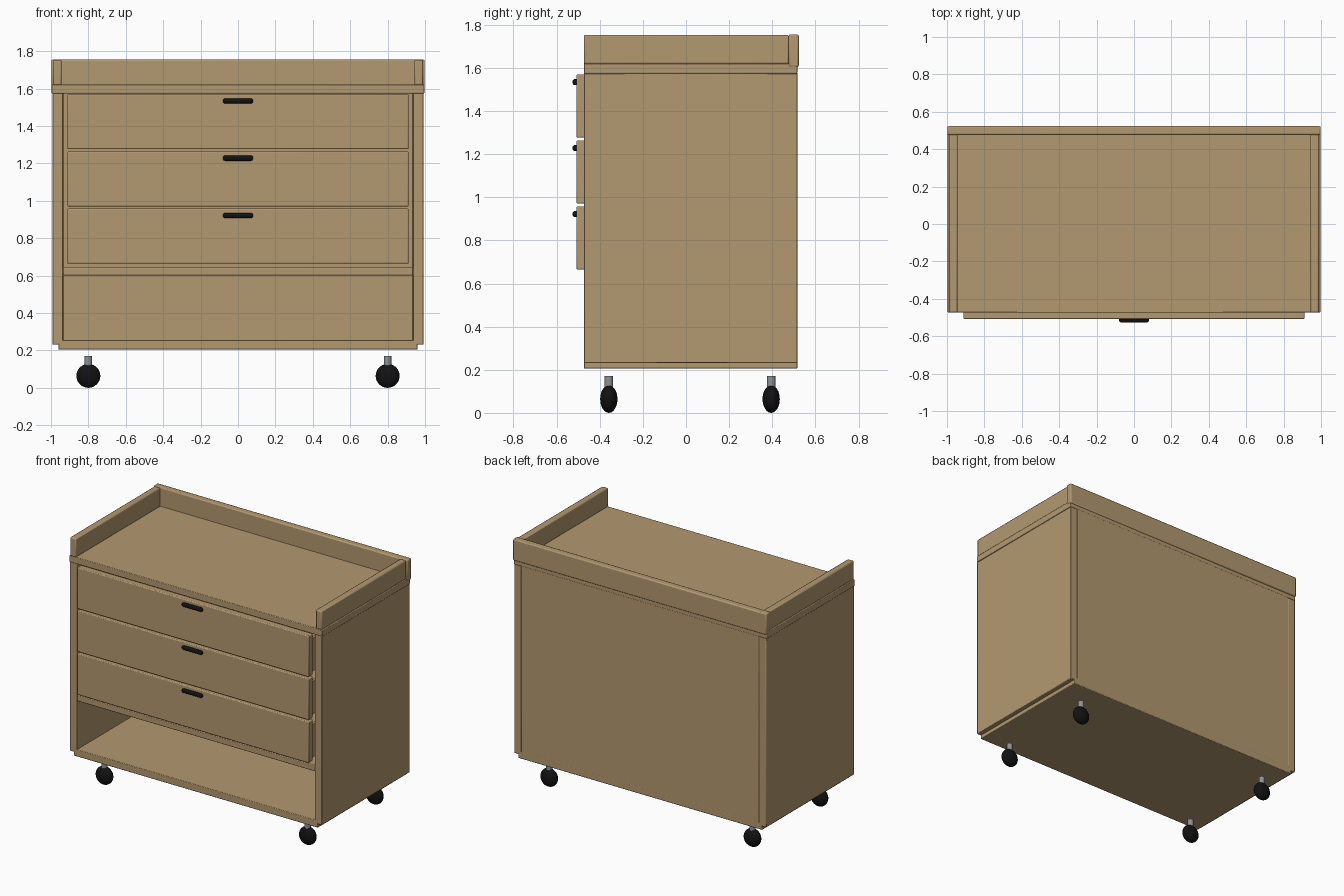
import bpy
import math

if "Cube" in bpy.data.objects:
    bpy.data.objects.remove(bpy.data.objects["Cube"], do_unlink=True)


def make_material(name, color, roughness, metallic=0.0):
    mat = bpy.data.materials.new(name)
    mat.use_nodes = True
    mat.diffuse_color = (*color, 1)
    bsdf = mat.node_tree.nodes["Principled BSDF"]
    bsdf.inputs["Base Color"].default_value = (*color, 1)
    bsdf.inputs["Roughness"].default_value = roughness
    bsdf.inputs["Metallic"].default_value = metallic
    return mat


wood = make_material("tan wood", (0.45, 0.315, 0.163), 0.6)
black = make_material("black plastic", (0.006, 0.006, 0.006), 0.5)
steel = make_material("grey steel", (0.27, 0.29, 0.31), 0.4)


def smooth(obj):
    bpy.context.view_layer.objects.active = obj
    obj.select_set(True)
    bpy.ops.object.shade_smooth_by_angle(angle=math.radians(35))
    obj.select_set(False)


def board(name, x, y, z, bevel=0.004, mat=wood, segments=2):
    """Box between (min, max) pairs on each axis, with eased edges."""
    bpy.ops.mesh.primitive_cube_add(size=1)
    obj = bpy.context.object
    obj.name = name
    for v in obj.data.vertices:
        v.co = [lo + (c + 0.5) * (hi - lo) for c, (lo, hi) in zip(v.co, (x, y, z))]
    obj.data.materials.append(mat)
    mod = obj.modifiers.new("eased edges", "BEVEL")
    mod.width = bevel
    mod.segments = segments
    smooth(obj)
    return obj


FRONT, BACK = -0.474, 0.516
INNER = 0.935

# Carcass
for side, s in (("left", 1), ("right", -1)):
    board(side + "_side_panel", sorted((s * INNER, s * 0.992)), (FRONT, BACK), (0.232, 1.575))
    board(side + "_top_rail", sorted((s * 0.943, s * 0.99)), (FRONT, 0.478), (1.618, 1.753), 0.008)
board("bottom_board", (-0.96, 0.96), (FRONT, BACK), (0.205, 0.255))
board("shelf", (-INNER, INNER), (FRONT, 0.47), (0.6, 0.643))
board("back_panel", (-INNER, INNER), (0.47, BACK), (0.25, 1.577), 0.002)
board("top_board", (-0.996, 0.996), (FRONT, BACK), (1.574, 1.621))
board("back_rail", (-0.998, 0.998), (0.476, 0.523), (1.603, 1.755), 0.008)

# Drawers: front, tray and pull
for level, name in enumerate(("lower", "middle", "upper")):
    z = 0.664 + level * 0.306
    board(name + "_drawer_front", (-0.912, 0.912), (-0.508, -0.46), (z, z + 0.294), 0.006)
    board(name + "_drawer_floor", (-0.9, 0.9), (-0.465, 0.44), (z + 0.015, z + 0.03), 0.002)
    board(name + "_drawer_back", (-0.9, 0.9), (0.42, 0.44), (z + 0.015, z + 0.25), 0.002)
    for side, s in (("left", 1), ("right", -1)):
        board(f"{name}_drawer_{side}_wall", sorted((s * 0.88, s * 0.9)),
              (-0.465, 0.44), (z + 0.015, z + 0.25), 0.002)
    board(name + "_drawer_pull", (-0.08, 0.08), (-0.526, -0.5),
          (z + 0.244, z + 0.272), 0.011, black, 4)

# Casters: flattened wheel on a short stem
for end, y in (("front", -0.358), ("back", 0.395)):
    for side, x in (("left", 0.8), ("right", -0.8)):
        bpy.ops.mesh.primitive_uv_sphere_add(segments=32, ring_count=16, radius=1,
                                             location=(x, y, 0.064))
        wheel = bpy.context.object
        wheel.name = f"{end}_{side}_wheel"
        wheel.scale = (0.064, 0.04, 0.064)
        wheel.data.materials.append(black)
        smooth(wheel)
        bpy.ops.mesh.primitive_cylinder_add(vertices=24, radius=0.02, depth=0.07,
                                            location=(x, y, 0.136))
        stem = bpy.context.object
        stem.name = f"{end}_{side}_wheel_stem"
        stem.data.materials.append(steel)
        smooth(stem)
